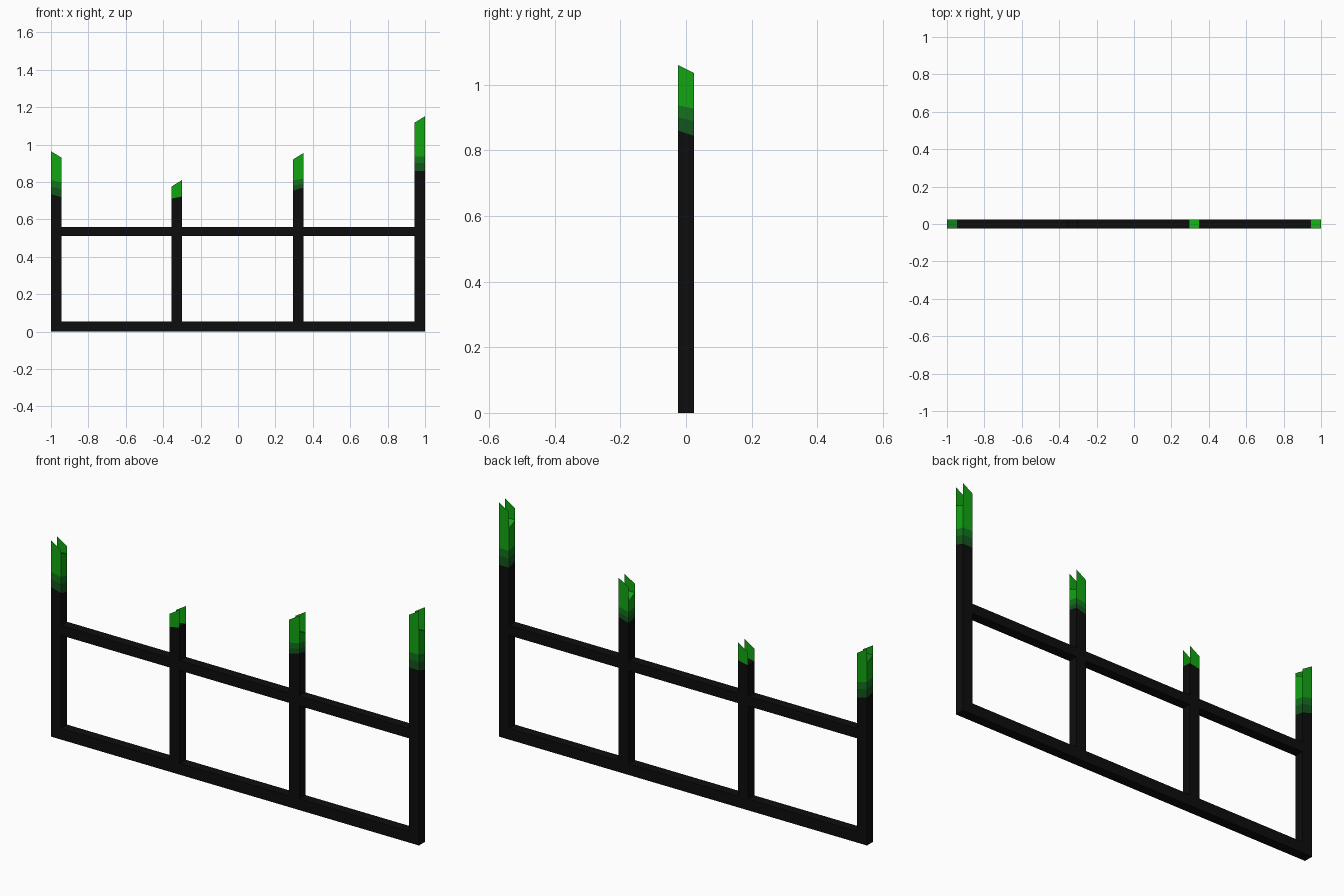
import bpy, bmesh

cube = bpy.data.objects.get("Cube")
if cube:
    bpy.data.objects.remove(cube, do_unlink=True)


def material(name, color):
    m = bpy.data.materials.new(name)
    m.use_nodes = True
    rgba = (*color, 1)
    m.diffuse_color = rgba
    m.node_tree.nodes["Principled BSDF"].inputs["Base Color"].default_value = rgba
    return m


MATERIALS = [
    material("black", (0.004, 0.004, 0.004)),
    material("dark_green", (0.006, 0.09, 0.012)),
    material("mid_green", (0.006, 0.17, 0.012)),
    material("bright_green", (0.006, 0.38, 0.006)),
]
BLACK, DARK, MID, BRIGHT = range(4)
DEPTH = 0.024
WIDTH = 0.055


def make_object(name, bm):
    bmesh.ops.recalc_face_normals(bm, faces=bm.faces)
    mesh = bpy.data.meshes.new(name)
    bm.to_mesh(mesh)
    bm.free()
    for m in MATERIALS:
        mesh.materials.append(m)
    obj = bpy.data.objects.new(name, mesh)
    bpy.context.collection.objects.link(obj)


def post(name, x, levels, tip, cap):
    """Stack coloured sections, then two raised slanted sheets, front and back.
    Each level is (height, x tilt, y tilt, colour of the section below)."""
    bm = bmesh.new()
    corners = [(-1, -1), (1, -1), (1, 1), (-1, 1)]

    def ring(z, tilt_x=0, tilt_y=0):
        return [bm.verts.new((x + sx * WIDTH / 2, sy * DEPTH,
                              z + sx * tilt_x + sy * tilt_y)) for sx, sy in corners]

    below = ring(0)
    bm.faces.new(below)
    for z, tilt_x, tilt_y, color in levels:
        above = ring(z, tilt_x, tilt_y)
        for i in range(4):
            j = (i + 1) % 4
            bm.faces.new((below[i], below[j], above[j], above[i])).material_index = color
        below = above
    bm.faces.new(below).material_index = cap
    # Slanted sheets
    top = ring(*tip)
    for i in (0, 2):
        bm.faces.new((below[i], below[i + 1], top[i + 1], top[i])).material_index = BRIGHT
    make_object(name, bm)


def rail(name, bottom, top):
    bm = bmesh.new()
    bmesh.ops.create_cube(bm, size=1)
    for v in bm.verts:
        v.co.x *= 2 - 2 * WIDTH
        v.co.y *= 2 * DEPTH
        v.co.z = bottom if v.co.z < 0 else top
    make_object(name, bm)


# Posts
post("right_end_post", -0.9725,
     [(0.723, -0.008, -0.004, BLACK), (0.765, -0.006, -0.004, DARK),
      (0.80, -0.006, -0.004, MID), (0.905, 0, -0.012, BRIGHT)],
     (0.948, -0.017), MID)
post("right_inner_post", -0.3275, [(0.717, 0.005, 0, BLACK)], (0.793, 0.017), BLACK)
post("left_inner_post", 0.3225,
     [(0.758, 0.008, -0.004, BLACK), (0.782, 0.006, -0.004, DARK),
      (0.81, 0.006, -0.004, MID), (0.865, 0, -0.012, BRIGHT)],
     (0.938, 0.017), BRIGHT)
post("left_end_post", 0.9725,
     [(0.852, 0, -0.008, BLACK), (0.895, 0, -0.006, DARK),
      (0.932, 0, -0.005, MID), (1.048, 0, -0.012, BRIGHT)],
     (1.135, 0.017), BRIGHT)

# Rails
rail("bottom_rail", 0, WIDTH)
rail("middle_rail", 0.512, 0.56)
